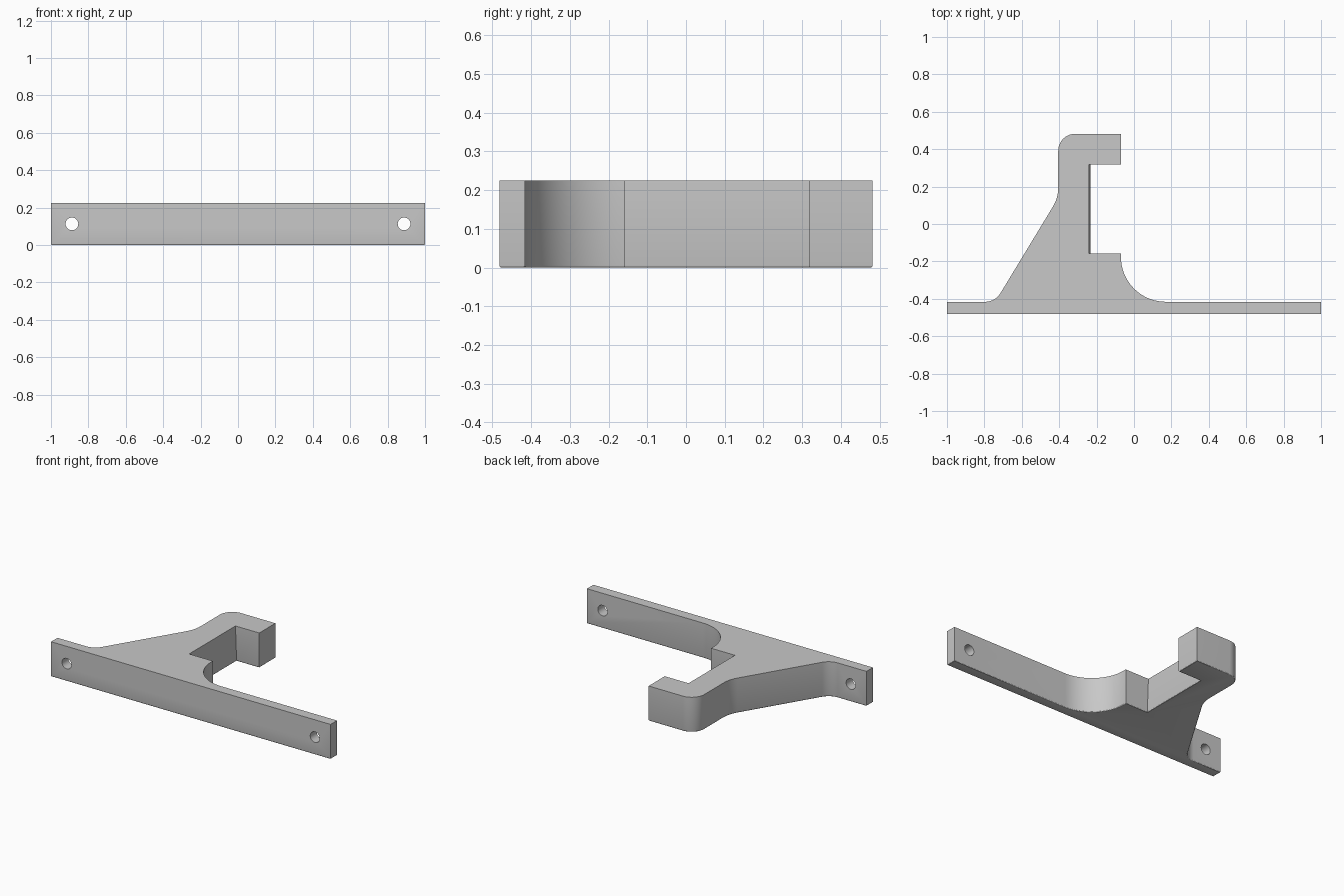
import bpy, bmesh, math
from mathutils import Vector

HEIGHT = 0.225
GREY = (0.577, 0.577, 0.577, 1)

cube = bpy.data.objects.get("Cube")
if cube:
    bpy.data.objects.remove(cube, do_unlink=True)

grey = bpy.data.materials.new("plain grey")
grey.use_nodes = True
grey.diffuse_color = GREY
grey.node_tree.nodes["Principled BSDF"].inputs["Base Color"].default_value = GREY


def rounded(corners):
    """Outline points from (x, y, radius) corners, with each radius turned into an arc."""
    pts = []
    for i, (x, y, r) in enumerate(corners):
        c = Vector((x, y))
        if not r:
            pts.append(c)
            continue
        a = (Vector(corners[i - 1][:2]) - c).normalized()
        b = (Vector(corners[(i + 1) % len(corners)][:2]) - c).normalized()
        half = math.acos(a.dot(b)) / 2
        centre = c + (a + b).normalized() * (r / math.sin(half))
        start = c + a * (r / math.tan(half)) - centre
        end = c + b * (r / math.tan(half)) - centre
        first = math.atan2(start.y, start.x)
        sweep = math.remainder(math.atan2(end.y, end.x) - first, math.tau)
        steps = max(6, int(abs(sweep) / math.radians(5)))
        for k in range(steps + 1):
            t = first + sweep * k / steps
            pts.append(centre + Vector((math.cos(t), math.sin(t))) * r)
    return pts


# Outline: mounting strip, curved brace, open slot, hooked tip, sloping brace
outline = rounded([
    (-1, -0.482, 0), (1, -0.482, 0), (1, -0.416, 0),
    (-0.07, -0.416, 0.24), (-0.07, -0.157, 0), (-0.24, -0.157, 0),
    (-0.24, 0.317, 0), (-0.07, 0.317, 0), (-0.07, 0.482, 0),
    (-0.405, 0.482, 0.09), (-0.405, 0.14, 0.2),
    (-0.742, -0.416, 0.095), (-1, -0.416, 0),
])

# Bracket body, extruded up from the outline
bm = bmesh.new()
base = bm.faces.new([bm.verts.new((p.x, p.y, 0)) for p in outline])
grown = bmesh.ops.extrude_face_region(bm, geom=[base], use_keep_orig=True)
for v in grown["geom"]:
    if isinstance(v, bmesh.types.BMVert):
        v.co.z = HEIGHT
bmesh.ops.recalc_face_normals(bm, faces=bm.faces)

# Slot wall leans slightly outward at its foot
for v in bm.verts:
    if v.co.z == 0 and abs(v.co.x + 0.24) < 0.001 and -0.2 < v.co.y < 0.4:
        v.co.x += 0.008

# Softened lower edges
lower = [e for e in bm.edges if all(v.co.z == 0 for v in e.verts)]
bmesh.ops.bevel(bm, geom=lower, offset=0.006, segments=3, profile=0.5, affect='EDGES')
mesh = bpy.data.meshes.new("bracket")
bm.to_mesh(mesh)
bm.free()
mesh.materials.append(grey)
bracket = bpy.data.objects.new("bracket", mesh)
bpy.context.collection.objects.link(bracket)

# Screw holes through both ends of the strip
for side, x in (("left", 0.888), ("right", -0.888)):
    bpy.ops.mesh.primitive_cylinder_add(vertices=32, radius=0.034, depth=0.3,
                                        location=(x, -0.45, 0.113),
                                        rotation=(math.pi / 2, 0, 0))
    cutter = bpy.context.object
    cutter.name = side + "_hole_cutter"
    cutter.data.materials.append(grey)
    cutter.hide_render = True
    cut = bracket.modifiers.new(side + "_hole", 'BOOLEAN')
    cut.operation = 'DIFFERENCE'
    cut.solver = 'EXACT'
    cut.object = cutter

# Apply the cuts, then smooth the curves and keep the corners crisp
bpy.ops.object.select_all(action='DESELECT')
bracket.select_set(True)
bpy.context.view_layer.objects.active = bracket
for mod in list(bracket.modifiers):
    cutter = mod.object
    bpy.ops.object.modifier_apply(modifier=mod.name)
    bpy.data.objects.remove(cutter, do_unlink=True)
bpy.ops.object.shade_smooth_by_angle(angle=math.radians(25))
